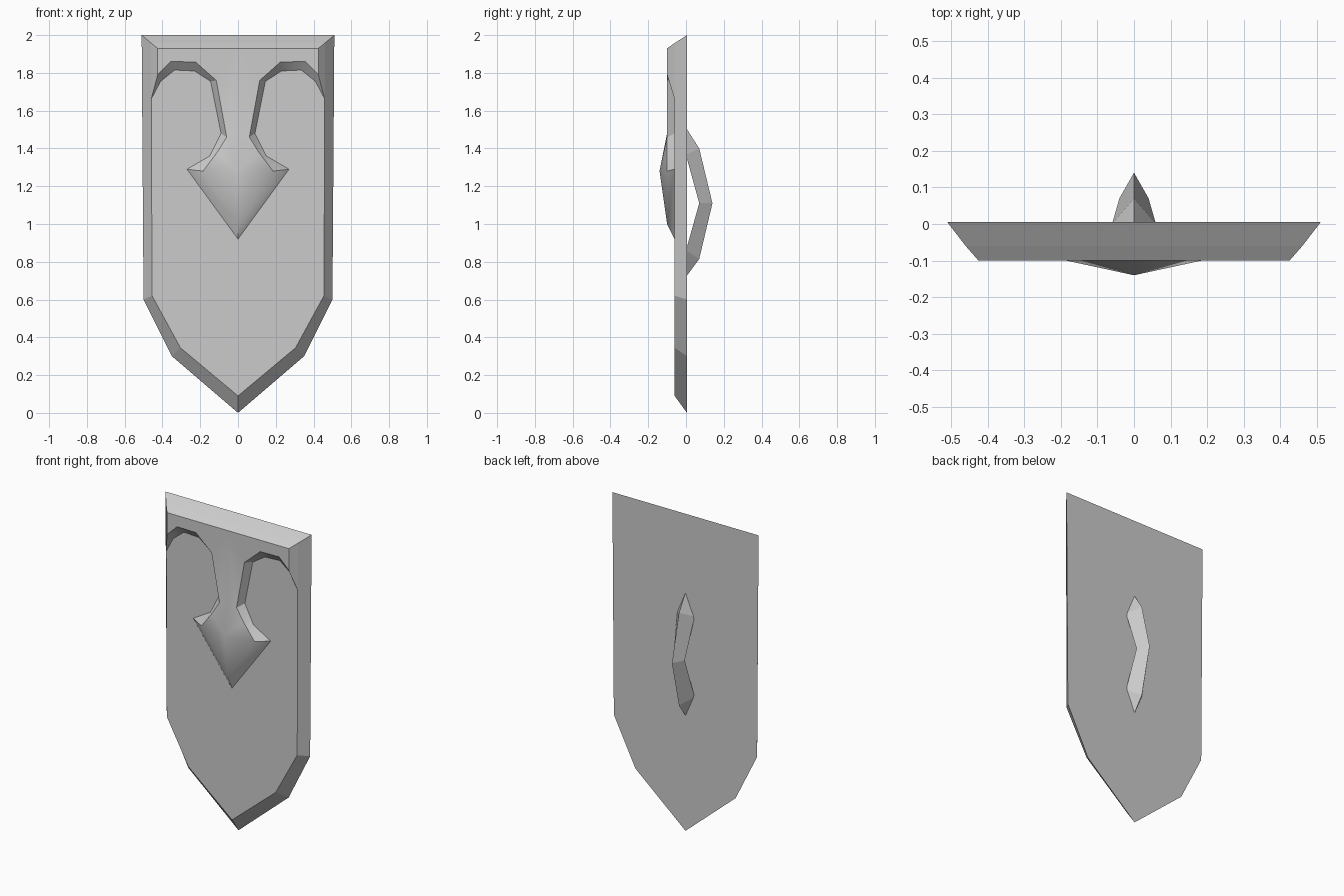
import bpy
import bmesh
import math

cube = bpy.data.objects.get("Cube")
if cube:
    bpy.data.objects.remove(cube, do_unlink=True)

grey = bpy.data.materials.new("plain grey")
grey.use_nodes = True
colour = (0.6, 0.6, 0.6, 1)
grey.diffuse_color = colour
grey.node_tree.nodes["Principled BSDF"].inputs["Base Color"].default_value = colour


def mirrored_part(name, verts, faces, smooth=False):
    """Build the left half from points and faces, then mirror it across x = 0."""
    bm = bmesh.new()
    vs = [bm.verts.new(v) for v in verts]
    for f in faces:
        bm.faces.new([vs[i] for i in f])
    bmesh.ops.mirror(bm, geom=bm.verts[:] + bm.edges[:] + bm.faces[:],
                     axis='X', merge_dist=0.0005)
    bmesh.ops.remove_doubles(bm, verts=bm.verts[:], dist=0.0005)
    bmesh.ops.recalc_face_normals(bm, faces=bm.faces[:])
    mesh = bpy.data.meshes.new(name)
    bm.to_mesh(mesh)
    bm.free()
    mesh.materials.append(grey)
    obj = bpy.data.objects.new(name, mesh)
    bpy.context.collection.objects.link(obj)
    if smooth:
        bpy.ops.object.select_all(action='DESELECT')
        obj.select_set(True)
        bpy.context.view_layer.objects.active = obj
        bpy.ops.object.shade_smooth_by_angle(angle=math.radians(30))
    return obj


def ring(profile, y):
    return [(x, y, z) for x, z in profile]


def bevel_faces(n):
    """Sloping walls between two half outlines of n points."""
    return [(i, i + 1, n + i + 1, n + i) for i in range(n - 1)]


BACK, FACE, RAISED, PEAK = 0.005, -0.06, -0.1, -0.14

# Shield body: wide back outline sloping to a smaller front outline
back = [(0, 2), (0.51, 2), (0.5, 0.6), (0.35, 0.3), (0, 0)]
front = [(0, 1.958), (0.46, 1.958), (0.455, 0.62), (0.305, 0.345), (0, 0.09)]
n = len(back)
mirrored_part("shield_body", ring(back, BACK) + ring(front, FACE),
              bevel_faces(n) + [range(n), range(n, 2 * n)])

# Raised crest: top band, twin arches, neck and pointed boss
foot = [(0, 1.958), (0.46, 1.958), (0.46, 1.66), (0.41, 1.755), (0.335, 1.815),
        (0.23, 1.81), (0.145, 1.755), (0.09, 1.48), (0.15, 1.36), (0.27, 1.29),
        (0, 0.92)]
top = [(0, 1.93), (0.425, 1.93), (0.425, 1.79), (0.42, 1.797), (0.355, 1.86),
       (0.225, 1.858), (0.115, 1.76), (0.06, 1.46), (0.11, 1.38), (0.185, 1.28),
       (0, 1.0)]
n = len(foot)
neck, tip = n + 7, 2 * n - 1
centre, peak = 2 * n, 2 * n + 1
faces = bevel_faces(n) + [range(n), [*range(n, neck + 1), centre],
                          (centre, neck, peak)]
faces += [(i, i + 1, peak) for i in range(neck, tip)]
mirrored_part("raised_crest",
              ring(foot, FACE) + ring(top, RAISED)
              + [(0, RAISED, 1.48), (0, PEAK, 1.28)], faces, smooth=True)

# Grip: faceted bow with a ridge outside and a flat inner face
ridge = [(0, 0, 1.51), (0, 0.07, 1.4), (0, 0.14, 1.11), (0, 0.07, 0.815), (0, 0, 0.72)]
side = [(0.06, 0, 1.365), (0.04, 0.07, 1.11), (0.06, 0, 0.86)]
inner = [(0, y, z) for x, y, z in side]
mirrored_part("back_grip", ridge + side + inner,
              [(0, 1, 5), (1, 2, 6, 5), (2, 3, 7, 6), (3, 4, 7),
               (5, 6, 9, 8), (6, 7, 10, 9), (0, 5, 8), (4, 7, 10)])
